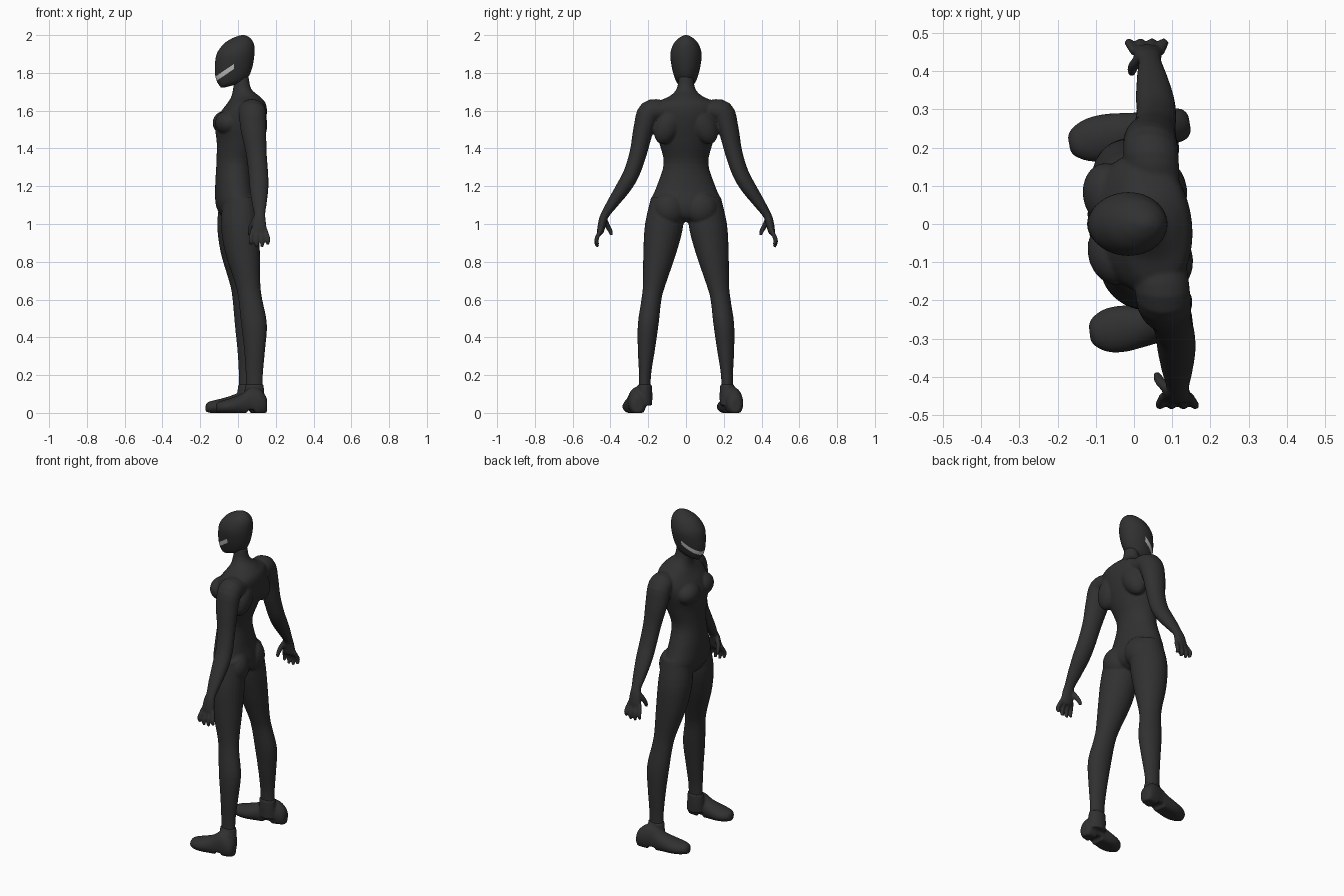
import bpy, bmesh, math
from mathutils import Vector, Matrix

default_cube = bpy.data.objects.get("Cube")
if default_cube:
    bpy.data.objects.remove(default_cube, do_unlink=True)

AXIS_X, AXIS_Y, AXIS_Z = Vector((1, 0, 0)), Vector((0, 1, 0)), Vector((0, 0, 1))
SHEAR = 0.085  # the body is turned a little about its height


def make_material(name, value):
    mat = bpy.data.materials.new(name)
    mat.use_nodes = True
    colour = (value, value, value, 1)
    mat.diffuse_color = colour
    mat.node_tree.nodes["Principled BSDF"].inputs["Base Color"].default_value = colour
    return mat


suit_black = make_material("suit black", 0.03)
visor_grey = make_material("visor light grey", 0.55)


def refine(stations, steps):
    """Catmull-Rom interpolation between (x, y, z, radius_u, radius_v) stations."""
    result = []
    last = len(stations) - 1
    for i in range(last):
        quad = [stations[max(0, min(last, i + k))] for k in (-1, 0, 1, 2)]
        for step in range(steps):
            t = step / steps
            result.append([
                b + t * (c - a + t * (2 * a - 5 * b + 4 * c - d + t * (3 * (b - c) + d - a))) / 2
                for a, b, c, d in zip(*quad)])
    result.append(list(stations[-1]))
    return result


def tube(bm, stations, side=1, axis=None, ref=AXIS_X, sides=24, steps=4):
    """Loft elliptical rings along the stations; side -1 mirrors across y."""
    points = refine(stations, steps)
    centres = [Vector(p[:3]) for p in points]
    rings, last = [], len(points) - 1
    for i, (centre, point) in enumerate(zip(centres, points)):
        along = axis or (centres[min(i + 1, last)] - centres[max(i - 1, 0)]).normalized()
        u = (ref - along * ref.dot(along)).normalized()
        v = along.cross(u)
        ring = []
        for k in range(sides):
            a = math.tau * k / sides
            co = centre + u * point[3] * math.cos(a) + v * point[4] * math.sin(a)
            ring.append(bm.verts.new((co.x, co.y * side, co.z)))
        rings.append(ring)
    for low, high in zip(rings, rings[1:]):
        for k in range(sides):
            n = (k + 1) % sides
            bm.faces.new((low[k], low[n], high[n], high[k]))
    bm.faces.new(rings[0])
    bm.faces.new(rings[-1])
    return [v for ring in rings for v in ring]


def muscle(bm, centre, size, side, tilt=0):
    matrix = (Matrix.Translation((centre[0], centre[1] * side, centre[2]))
              @ Matrix.Rotation(tilt * side, 4, 'X') @ Matrix.Diagonal((*size, 1)))
    bmesh.ops.create_icosphere(bm, subdivisions=3, radius=1, matrix=matrix)


def finish(name, bm, materials, voxel=None, smooth=3):
    bmesh.ops.recalc_face_normals(bm, faces=bm.faces[:])
    for face in bm.faces:
        face.smooth = True
    mesh = bpy.data.meshes.new(name)
    bm.to_mesh(mesh)
    bm.free()
    for mat in materials:
        mesh.materials.append(mat)
    obj = bpy.data.objects.new(name, mesh)
    bpy.context.collection.objects.link(obj)
    if voxel:
        fuse = obj.modifiers.new("fuse", 'REMESH')
        fuse.mode = 'VOXEL'
        fuse.voxel_size = voxel
        fuse.use_smooth_shade = True
        soften = obj.modifiers.new("soften", 'SMOOTH')
        soften.factor = 0.5
        soften.iterations = smooth
    return obj


def shear(verts):
    for v in verts:
        v.co.x -= SHEAR * v.co.y


# Body: neck and torso, then limbs on both sides
body = bmesh.new()
tube(body, [(.02, 0, 1.78, .036, .038), (.022, 0, 1.715, .048, .05),
            (.04, 0, 1.675, .075, .09), (.045, 0, 1.64, .1, .165),
            (.03, 0, 1.59, .122, .185), (.01, 0, 1.52, .13, .17),
            (0, 0, 1.43, .112, .142), (-.02, 0, 1.32, .094, .118),
            (-.02, 0, 1.2, .1, .155), (-.008, 0, 1.1, .108, .19),
            (0, 0, 1.04, .085, .13), (0, 0, 1.01, .04, .05)],
     axis=AXIS_Z, sides=40)

leg = [(0, .1, 1.14, .085, .085), (0, .115, 1.0, .1, .102),
       (.012, .138, .85, .092, .088), (.038, .168, .68, .066, .06),
       (.05, .183, .6, .063, .053), (.068, .2, .47, .068, .055),
       (.07, .21, .33, .055, .045), (.068, .217, .2, .045, .032),
       (.068, .22, .08, .043, .032)]
arm = [(.06, .12, 1.6, .07, .055), (.06, .19, 1.59, .072, .065),
       (.063, .225, 1.5, .068, .054), (.075, .252, 1.38, .055, .046),
       (.083, .288, 1.27, .052, .043), (.083, .33, 1.195, .05, .04),
       (.08, .385, 1.115, .04, .031), (.078, .425, 1.055, .03, .023),
       (.075, .44, 1.02, .035, .022), (.073, .452, .965, .04, .019),
       (.073, .455, .945, .03, .012)]

for side in (1, -1):
    tube(body, leg, side, axis=AXIS_Z)
    tube(body, arm, side)
    # Chest, shoulder blade and buttock
    muscle(body, (-.06, .075, 1.535), (.068, .085, .065), side)
    muscle(body, (.085, .09, 1.53), (.062, .07, .115), side, .45)
    muscle(body, (.045, .085, 1.08), (.07, .085, .09), side)
    # Four fingers and a thumb
    for i in range(4):
        x, spread = .04 + .022 * i, (i - 1.5) * .008
        drop = .012 * abs(i - 1.5)
        tube(body, [(x, .45, .97, .012, .012), (x + spread, .472, .925, .012, .012),
                    (x + spread, .474, .89 + drop, .011, .011),
                    (x + spread, .466, .872 + drop, .008, .008)], side, sides=12)
    tube(body, [(.055, .435, 1.03, .014, .014), (.035, .415, .99, .014, .014),
                (.028, .4, .96, .012, .012), (.028, .395, .94, .008, .008)],
         side, sides=12)
shear(body.verts)
finish("body", body, [suit_black], voxel=.006)

# Head: an egg with a pointed chin and a slanted band across the face
head = bmesh.new()
tube(head, [(-.082, 0, 1.722, .008, .012), (-.062, 0, 1.735, .038, .036),
            (-.04, 0, 1.755, .072, .052), (-.03, 0, 1.79, .091, .065),
            (-.022, 0, 1.84, .1, .077), (-.013, 0, 1.9, .1, .083),
            (.003, 0, 1.95, .082, .068), (.016, 0, 1.98, .053, .043),
            (.024, 0, 1.995, .025, .02), (.026, 0, 2.0, .008, .006)],
     axis=AXIS_Z, sides=48, steps=5)
slope, half_band, band_back = .68, .0135, -.02


def band_height(x):
    return 1.775 + slope * (x + .108)


cuts = [(Vector((0, 0, band_height(0) + half_band)), Vector((-slope, 0, 1))),
        (Vector((0, 0, band_height(0) - half_band)), Vector((-slope, 0, 1))),
        (Vector((band_back, 0, 0)), AXIS_X)]
for point, normal in cuts:
    bmesh.ops.bisect_plane(head, geom=head.verts[:] + head.edges[:] + head.faces[:],
                           plane_co=point, plane_no=normal)
for face in head.faces:
    c = face.calc_center_median()
    if c.x < band_back and abs(c.z - band_height(c.x)) < half_band:
        face.material_index = 1
finish("head", head, [suit_black, visor_grey])

# Shoes: a lofted foot with a raised arch, and a cuff round the ankle
shoe = [(-.158, 0, .025, .02, .018), (-.145, 0, .03, .038, .028),
        (-.11, 0, .032, .056, .036), (-.06, 0, .036, .061, .045),
        (0, 0, .045, .054, .058), (.05, 0, .055, .047, .08),
        (.1, 0, .055, .047, .075), (.135, 0, .045, .04, .055),
        (.15, 0, .04, .022, .035)]
placement = {1: ("left_shoe", (-.008, .238, 0), .17, 1.04),
             -1: ("right_shoe", (.022, -.268, 0), .12, .88)}
for side, (name, place, turn, length) in placement.items():
    bm = bmesh.new()
    foot = tube(bm, shoe, axis=AXIS_X, ref=AXIS_Y, steps=6)
    for v in foot:
        arch = .03 < v.co.x < .075
        v.co.z = max(v.co.z, .018 if arch else 0)
    matrix = (Matrix.Translation(place) @ Matrix.Rotation(turn, 4, 'Z')
              @ Matrix.Diagonal((length, 1, 1, 1)))
    bmesh.ops.transform(bm, matrix=matrix, verts=foot)
    cuff = tube(bm, [(.07, .225, .04, .056, .046), (.068, .22, .1, .053, .042),
                     (.068, .218, .15, .049, .037)], side, axis=AXIS_Z)
    shear(cuff)
    finish(name, bm, [suit_black], voxel=.006, smooth=2)
